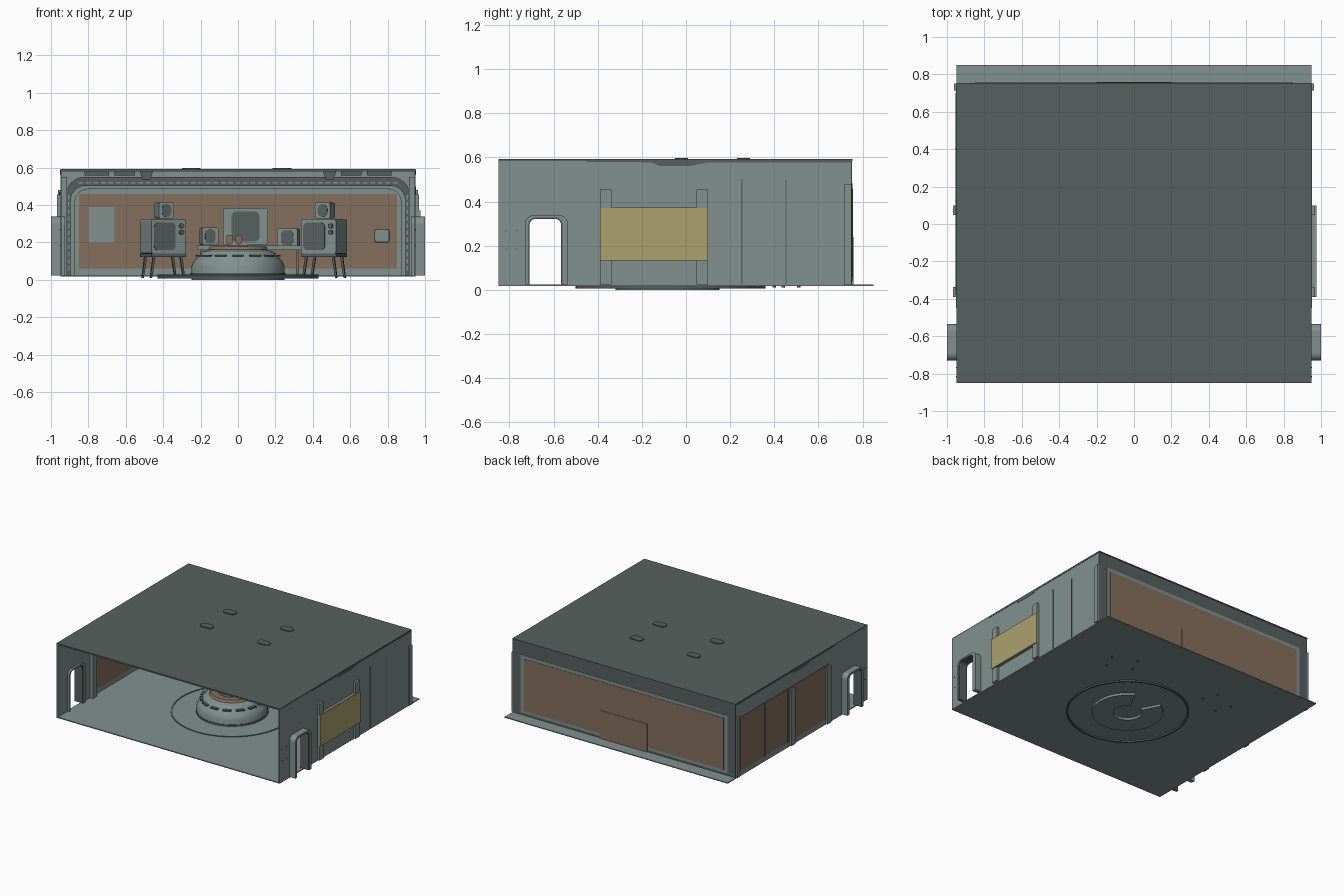
import bpy, bmesh, math
from mathutils import Matrix, Vector

if "Cube" in bpy.data.objects:
    bpy.data.objects.remove(bpy.data.objects["Cube"])


def material(name, rgb):
    m = bpy.data.materials.new(name)
    m.diffuse_color = (*rgb, 1)
    m.use_nodes = True
    m.node_tree.nodes["Principled BSDF"].inputs["Base Color"].default_value = (*rgb, 1)
    return m


GREY = material("pale grey green", (.22, .285, .275))
DARK = material("dark grey green", (.095, .12, .115))
BROWN = material("wood brown", (.235, .16, .11))
YELLOW = material("olive yellow", (.41, .36, .155))


def finish(bm, name, mat, matrix=None):
    if matrix:
        bm.transform(matrix)
    bmesh.ops.recalc_face_normals(bm, faces=bm.faces[:])
    me = bpy.data.meshes.new(name)
    bm.to_mesh(me)
    bm.free()
    me.materials.append(mat)
    ob = bpy.data.objects.new(name, me)
    bpy.context.collection.objects.link(ob)
    return ob


def box(name, xs, ys, zs, mat, matrix=None):
    bm = bmesh.new()
    size = [b - a for a, b in (xs, ys, zs)]
    mid = [(a + b) / 2 for a, b in (xs, ys, zs)]
    bmesh.ops.create_cube(bm, size=1, matrix=Matrix.Translation(mid) @ Matrix.Diagonal((*size, 1)))
    return finish(bm, name, mat, matrix)


def prism(name, pts, axis, lo, hi, mat, matrix=None):
    """Extrude a 2D outline along one axis, 0 = x, 1 = y, 2 = z."""
    def place(p, d):
        v = list(p)
        v.insert(axis, d)
        return v
    bm = bmesh.new()
    face = bm.faces.new([bm.verts.new(place(p, lo)) for p in pts])
    new = bmesh.ops.extrude_face_region(bm, geom=[face])["geom"]
    shift = Vector(place((0, 0), hi - lo))
    bmesh.ops.translate(bm, verts=[g for g in new if isinstance(g, bmesh.types.BMVert)], vec=shift)
    return finish(bm, name, mat, matrix)


def arc(cx, cy, r, a0, a1, n=6):
    return [(cx + r * math.cos(math.radians(a0 + (a1 - a0) * i / n)),
             cy + r * math.sin(math.radians(a0 + (a1 - a0) * i / n))) for i in range(n + 1)]


def arch(u0, u1, z0, z1, r):
    """Open-bottomed doorway outline, from the left foot to the right foot."""
    return [(u0, z0)] + arc(u0 + r, z1 - r, r, 180, 90) + arc(u1 - r, z1 - r, r, 90, 0) + [(u1, z0)]


def rounded(u, v, w, h, r):
    pts = []
    for sx, sy, a in ((1, 1, 0), (-1, 1, 90), (-1, -1, 180), (1, -1, 270)):
        pts += arc(u + sx * (w / 2 - r), v + sy * (h / 2 - r), r, a, a + 90, 4)
    return pts


def lathe(name, profile, mat, a0, a1, n, centre):
    """Sweep a closed radius and height profile about a vertical axis."""
    bm = bmesh.new()
    full = a1 - a0 >= 360
    rings = []
    for i in range(n if full else n + 1):
        a = math.radians(a0 + (a1 - a0) * i / n)
        rings.append([bm.verts.new((centre[0] + r * math.cos(a), centre[1] + r * math.sin(a), z))
                      for r, z in profile])
    k = len(profile)
    for i in range(n):
        p, q = rings[i], rings[(i + 1) % len(rings)]
        for j in range(k):
            bm.faces.new((p[j], q[j], q[(j + 1) % k], p[(j + 1) % k]))
    if not full:
        bm.faces.new(rings[0])
        bm.faces.new(rings[-1])
    ob = finish(bm, name, mat)
    bpy.context.view_layer.objects.active = ob
    ob.select_set(True)
    bpy.ops.object.shade_smooth_by_angle(angle=math.radians(30))
    ob.select_set(False)
    return ob


# Shell: floor, roof, ceiling and back wall
box("floor", (-.95, .95), (-.85, .85), (.017, .024), GREY)
box("roof", (-.95, .95), (-.85, .755), (.583, .592), DARK)
box("ceiling", (-.94, .94), (-.845, .745), (.578, .583), GREY)
box("back_wall", (-.94, .94), (.738, .747), (.024, .583), GREY)
box("back_wall_outside", (-.95, .95), (.747, .752), (.024, .583), DARK)
box("back_trim_outside", (-.88, .88), (.752, .754), (.04, .485), GREY)
box("back_panel_outside", (-.85, .85), (.754, .756), (.06, .46), BROWN)
box("back_panel_inside", (-.85, .85), (.734, .738), (.06, .46), BROWN)
box("back_hatch", (-.2, .2), (.755, .759), (.024, .24), BROWN)

# Side walls with doorways, door frames and pillars
hole = arch(-.715, -.565, .024, .335, .03)
for s, side in ((1, "left"), (-1, "right")):
    def span(a, b):
        return sorted((s * a, s * b))
    wall = [(-.85, .024)] + hole + [(.75, .024), (.75, .588), (-.85, .588)]
    prism(side + "_wall", wall, 0, *span(.94, .95), GREY)
    frame = arch(-.73, -.535, .024, .338, .04) + arch(-.715, -.56, .024, .328, .03)[::-1]
    prism(side + "_door_frame", frame, 0, *span(.925, 1), GREY)
    lining = arch(-.715, -.56, .025, .328, .03) + arch(-.709, -.566, .025, .322, .028)[::-1]
    prism(side + "_door_lining", lining, 0, *span(.93, .998), DARK)
    for y in (-.39, .048):
        box(side + "_pillar", span(.95, .968), (y, y + .052), (.024, .455), GREY)
    box(side + "_corner_post", span(.95, .962), (.715, .75), (.024, .48), GREY)
    box(side + "_inner_pillar", span(.915, .94), (-.46, -.41), (.024, .55), GREY)
    box(side + "_inner_panel", span(.936, .94), (-.38, .68), (.06, .46), BROWN)
    profile = [(-.45, .588), (-.45, .58), (-.16, .578), (-.12, .562),
               (.02, .562), (.1, .578), (.75, .578), (.75, .588)]
    prism(side + "_eave_shadow", profile, 0, *span(.95, .952), DARK)
    for y in (-.82, -.77):
        for z in (.18, .265):
            box(side + "_door_stud", span(.95, .953), (y, y + .006), (z, z + .006), DARK)

box("shutter_housing", (.95, .97), (-.39, .1), (.134, .374), GREY)
box("shutter", (.97, .975), (-.39, .1), (.134, .372), YELLOW)
for y in (.25, .45):
    box("left_wall_seam", (.95, .952), (y, y + .005), (.024, .5), DARK)
box("right_outer_panel", (-.955, -.95), (-.38, .7), (.06, .47), BROWN)
for y in (.12, .4):
    box("right_panel_seam", (-.958, -.954), (y, y + .006), (.06, .47), DARK)

# Rounded trim and lamps around the back wall
trim = arch(-.92, .92, .024, .55, .1) + arch(-.895, .895, .024, .503, .08)[::-1]
prism("back_arch", trim, 1, .69, .738, DARK)
side_trim = arch(-.895, .895, .024, .503, .08) + arch(-.872, .872, .024, .485, .07)[::-1]
prism("back_arch_inner", side_trim, 1, .7, .738, GREY)
for i in range(43):
    x = -.84 + i * .04
    box("arch_lamp", (x - .012, x + .012), (.684, .69), (.515, .523), GREY)
for s in (-1, 1):
    for i in range(11):
        z = .05 + i * .038
        box("side_lamp", sorted((s * .902, s * .91)), (.684, .69), (z, z + .023), GREY)

# Ceiling fittings
for s in (-1, 1):
    for a, b in ((.55, .66), (.69, .82)):
        box("ceiling_vent", sorted((s * a, s * b)), (.5, .6), (.557, .578), DARK)
    bracket = [(s * .455, .578), (s * .525, .578), (s * .51, .535), (s * .47, .535)]
    prism("ceiling_bracket", bracket, 1, -.1, .02, DARK)

# Roof hatches: elongated rims with a recessed lid
for x in (-.25, .235):
    for y in (-.02, .26):
        corners = [(x + sx * a, y + sy * b) for sx, sy, a, b in (
            (1, -1, .05, .015), (1, 1, .05, .015), (1, 1, .035, .03), (-1, 1, .035, .03),
            (-1, 1, .05, .015), (-1, -1, .05, .015), (-1, -1, .035, .03), (1, -1, .035, .03))]
        prism("roof_hatch", corners, 2, .59, .598, DARK)

# Round platform and horseshoe console, open to the back
C = (0, -.07)
lathe("platform_ring", [(.43, .006), (.43, .028), (.418, .028), (.418, .006)], DARK, 0, 360, 48, C)
lathe("under_ring", [(.24, .002), (.24, .018), (.232, .018), (.232, .002)], DARK, 120, 420, 36, C)
lathe("console", [(.25, .0), (.25, .07), (.235, .1), (.19, .15), (.14, .165), (.1, .165), (.1, .0)],
      GREY, 118, 422, 40, C)
lathe("console_skirt", [(.253, .024), (.253, .036), (.245, .036), (.245, .024)], DARK, 118, 422, 40, C)
lathe("console_top", [(.16, .162), (.15, .178), (.1, .178), (.1, .162)], BROWN, 118, 422, 40, C)
for i in range(9):
    turn = Matrix.Translation((*C, 0)) @ Matrix.Rotation(math.radians(-100 + i * 25), 4, 'Z')
    box("console_key_panel", (-.03, .03), (-.226, -.19), (.125, .133), DARK, turn)
box("seat_post", (-.012, .012), (-.08, -.056), (.024, .17), DARK)
box("seat", (-.05, .05), (-.11, -.02), (.165, .185), BROWN)
for x in (-.045, .005):
    prism("seat_back", rounded(x, .215, .035, .05, .014), 1, -.05, -.035, BROWN)


# Television sets
def television(name, x, y, z, w, h, d, turn, legs=True):
    m = Matrix.Translation((x, y, z)) @ Matrix.Rotation(math.radians(turn), 4, 'Z')
    prism(name + "_case", rounded(0, h / 2, w, h, .012), 1, -d / 2, d / 2, GREY, m)
    prism(name + "_tube", rounded(0, h / 2, w * .7, h * .7, .02), 1, d / 2, d / 2 + .04, DARK, m)
    shift = -.12 * w if legs else 0
    f = -d / 2
    prism(name + "_screen", rounded(shift, h / 2, w * .62, h * .8, .025), 1, f - .005, f, DARK, m)
    if legs:
        for k in (.8, .62):
            prism(name + "_knob", arc(w * .36, h * k, .013, 0, 330, 11), 1, f - .012, f, DARK, m)
        for sx in (-1, 1):
            for sy in (-1, 1):
                foot = [(sx * (w / 2 - .025) - .007, 0), (sx * (w / 2 - .025) + .007, 0),
                        (sx * (w / 2 - .005) + .005, -z + .01), (sx * (w / 2 - .005) - .005, -z + .01)]
                yy = sy * (d / 2 - .02)
                prism(name + "_leg", foot, 1, yy - .006, yy + .006, DARK, m)
        box(name + "_stand", (-w / 2, w / 2), (-d / 2, d / 2), (-.018, 0), DARK, m)


for s, side in ((-1, "right"), (1, "left")):
    x = s * .43 + .03
    television(side + "_set", x, .42, .14, .2, .185, .16, -s * 22)
    television(side + "_small_set", x + .005, .43, .328, .085, .085, .1, -s * 15, False)
television("centre_set", .04, .62, .185, .24, .2, .14, 0, False)
television("right_speaker", -.155, .63, .185, .09, .095, .1, 8, False)
television("left_speaker", .27, .63, .175, .11, .1, .1, -8, False)
box("centre_shelf", (-.22, .34), (.53, .72), (.16, .183), GREY)
for x in (-.2, .31):
    box("shelf_leg", (x, x + .015), (.56, .7), (.024, .16), BROWN)

# Wall board and control box
box("wall_board", (-.8, -.66), (.728, .736), (.2, .39), GREY)
prism("control_box_rim", rounded(.77, .235, .085, .075, .015), 1, .715, .736, DARK)
prism("control_box", rounded(.768, .238, .07, .06, .012), 1, .708, .716, GREY)
